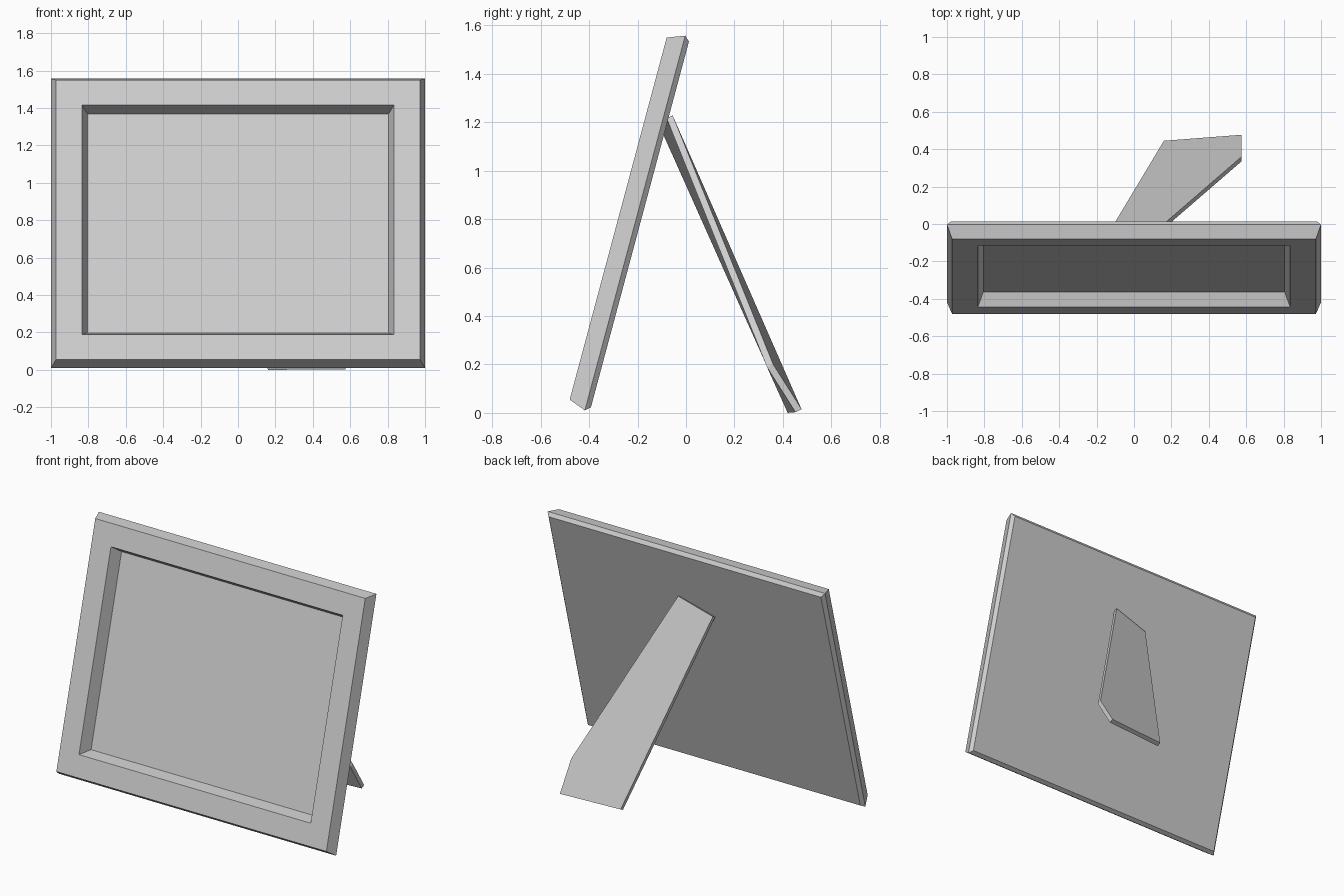
import bpy
import bmesh
from mathutils import Vector

cube = bpy.data.objects.get("Cube")
if cube:
    bpy.data.objects.remove(cube, do_unlink=True)

grey = bpy.data.materials.new("plain_grey")
grey.use_nodes = True
COLOUR = (0.62, 0.62, 0.62, 1)
grey.diffuse_color = COLOUR
grey.node_tree.nodes["Principled BSDF"].inputs["Base Color"].default_value = COLOUR


def loft(name, rings):
    """Skin a stack of matching point rings and cap both ends."""
    bm = bmesh.new()
    loops = [[bm.verts.new(p) for p in ring] for ring in rings]
    for a, b in zip(loops, loops[1:]):
        for i in range(len(a)):
            j = (i + 1) % len(a)
            bm.faces.new((a[i], a[j], b[j], b[i]))
    bm.faces.new(loops[0])
    bm.faces.new(loops[-1])
    bmesh.ops.recalc_face_normals(bm, faces=bm.faces)
    mesh = bpy.data.meshes.new(name)
    bm.to_mesh(mesh)
    bm.free()
    mesh.materials.append(grey)
    obj = bpy.data.objects.new(name, mesh)
    bpy.context.collection.objects.link(obj)
    return obj


# Leaning picture frame: nested rectangles on a plane tilted back 15 degrees
UP = Vector((0, 0.2588, 0.9659))
BACK = Vector((0, 0.9659, -0.2588))
CENTRE = Vector((0, -0.28, 0.8025))
HALF_W, HALF_H = 0.973, 0.774


def rectangle(grow, depth):
    w, h = HALF_W + grow, HALF_H + grow
    return [CENTRE + Vector((sx * w, 0, 0)) + UP * sz * h + BACK * depth
            for sx, sz in ((-1, -1), (1, -1), (1, 1), (-1, 1))]


# (growth from the front outline, depth): panel, opening, front, rim, back
steps = [(-0.168, 0.077), (-0.138, 0), (0, 0), (0.027, 0.072), (0.008, 0.093)]
loft("picture_frame", [rectangle(g, d) for g, d in steps])

# Slanted support leg behind the frame, with a clipped outer corner
outline = [Vector(p) for p in (
    (-0.147, -0.066, 1.155),
    (0.095, -0.055, 1.228),
    (0.575, 0.36, 0.2),
    (0.575, 0.477, 0.015),
    (0.16, 0.445, 0.012),
)]
thickness = Vector((0, -0.025, -0.012))
loft("support_leg", [outline, [p + thickness for p in outline]])
